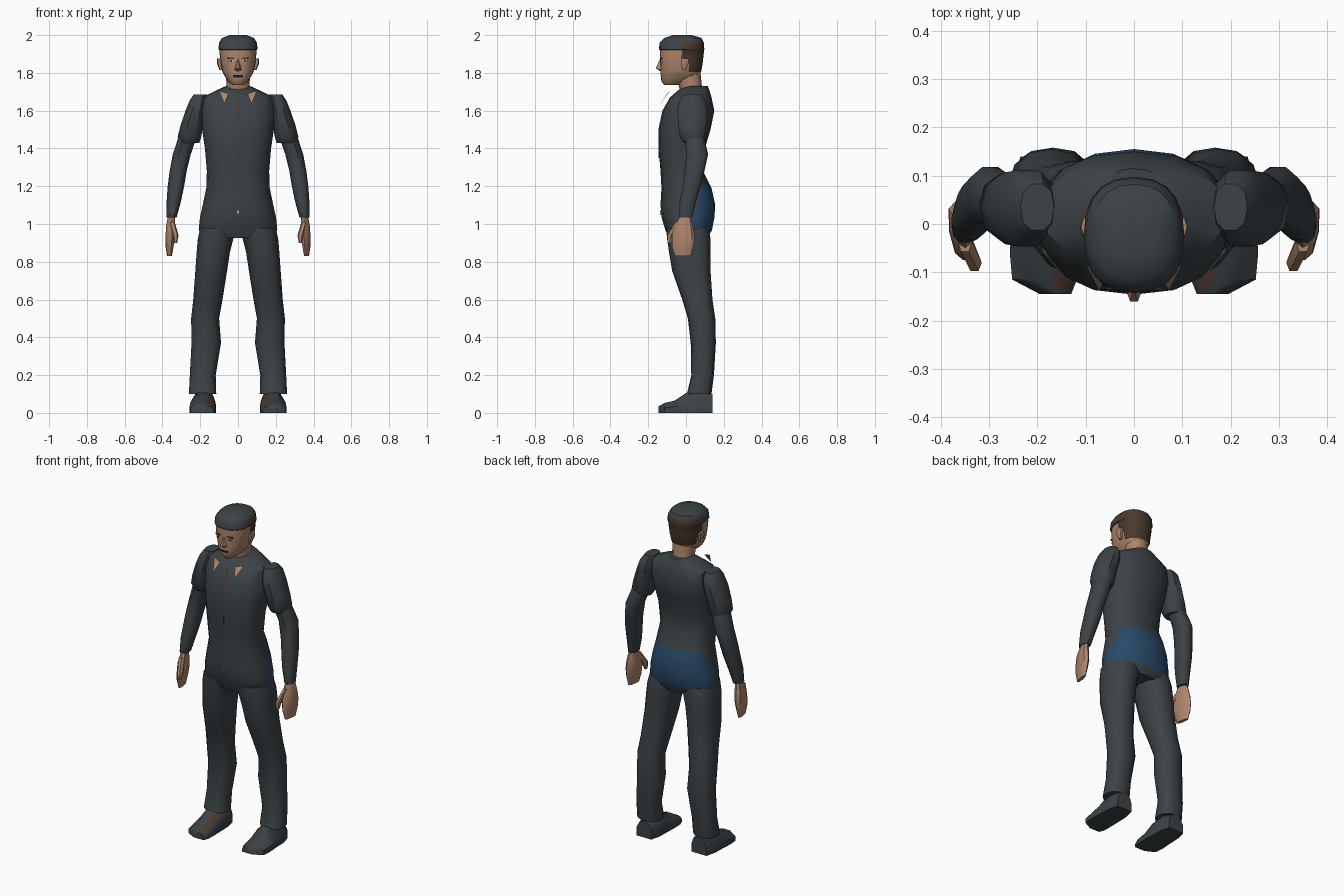
import bpy, bmesh, math


def material(name, rgb):
    m = bpy.data.materials.new(name)
    m.diffuse_color = (*rgb, 1)
    return m


SUIT = material("dark slate cloth", (0.045, 0.055, 0.062))
BLUE = material("blue cloth", (0.022, 0.07, 0.145))
SKIN = material("skin", (0.42, 0.235, 0.15))
BROWN = material("dark brown", (0.07, 0.04, 0.027))
BLACK = material("near black", (0.012, 0.01, 0.01))
PALE = material("pale grey", (0.45, 0.43, 0.4))


def finish(name, bm, mats, rule=None, angle=40):
    bmesh.ops.recalc_face_normals(bm, faces=bm.faces)
    for f in bm.faces:
        f.smooth = True
        if rule:
            f.material_index = rule(f.calc_center_median(), f.normal)
    me = bpy.data.meshes.new(name)
    bm.to_mesh(me)
    bm.free()
    for m in mats:
        me.materials.append(m)
    me.set_sharp_from_angle(angle=math.radians(angle))
    ob = bpy.data.objects.new(name, me)
    bpy.context.collection.objects.link(ob)
    return ob


def loft(name, rings, mats, n=12, power=2.3, side=1, shear=0, rule=None, angle=40):
    """Stack rounded rings, each (z, x0, x1, y0, y1); side=-1 mirrors in x."""
    bm = bmesh.new()
    rows = []
    for z, x0, x1, y0, y1 in rings:
        row = []
        for i in range(n):
            a = 2 * math.pi * i / n
            c, s = math.cos(a), math.sin(a)
            u = math.copysign(abs(c) ** (2 / power), c)
            v = math.copysign(abs(s) ** (2 / power), s)
            y = (y0 + y1) / 2 + v * (y1 - y0) / 2
            x = (x0 + x1) / 2 + u * (x1 - x0) / 2 + shear * (y - (y0 + y1) / 2)
            row.append(bm.verts.new((side * x, y, z)))
        rows.append(row)
    for a, b in zip(rows, rows[1:]):
        for i in range(n):
            j = (i + 1) % n
            bm.faces.new((a[i], a[j], b[j], b[i]))
    bm.faces.new(rows[0])
    bm.faces.new(rows[-1])
    return finish(name, bm, mats, rule, angle)


def sym(rings):
    return [(z, -w, w, y0, y1) for z, w, y0, y1 in rings]


def plate(name, loc, size, mat):
    bm = bmesh.new()
    bmesh.ops.create_cube(bm, size=1)
    for v in bm.verts:
        v.co = [c * s + l for c, s, l in zip(v.co, size, loc)]
    return finish(name, bm, [mat])


def poly(name, points, faces, mat):
    bm = bmesh.new()
    vs = [bm.verts.new(p) for p in points]
    for f in faces:
        bm.faces.new([vs[i] for i in f])
    return finish(name, bm, [mat])


# Torso with a blue patch on the back of the hips
loft("torso", sym([
    (0.925, 0.19, -0.09, 0.115), (0.97, 0.208, -0.11, 0.138), (1.03, 0.202, -0.128, 0.15),
    (1.10, 0.187, -0.135, 0.155), (1.19, 0.168, -0.13, 0.135), (1.28, 0.165, -0.135, 0.09),
    (1.40, 0.175, -0.145, 0.10), (1.50, 0.19, -0.146, 0.13), (1.60, 0.20, -0.125, 0.15),
    (1.67, 0.19, -0.085, 0.135), (1.705, 0.12, -0.045, 0.125), (1.73, 0.065, -0.01, 0.115)]),
    [SUIT, BLUE], n=16,
    rule=lambda c, nrm: int(c.y > 0.04 and 0.96 < c.z < 1.19))

# Neck and head; hair, moustache and beard are coloured by region
loft("neck", sym([(1.68, 0.062, -0.03, 0.09), (1.72, 0.06, -0.035, 0.085),
                  (1.82, 0.066, -0.06, 0.075)]), [SKIN])


def head_rule(c, nrm):
    if c.z > 1.965 or (c.z > 1.92 and c.y < -0.04):
        return 1
    if (c.z > 1.92 or (c.z > 1.84 and c.y > -0.02) or (c.z > 1.80 and c.y > 0.03)):
        return 2
    if 1.775 < c.z < 1.79 and c.y < -0.1 and abs(c.x) < 0.03:
        return 3
    return 0


loft("head", sym([
    (1.735, 0.03, -0.115, -0.03), (1.755, 0.052, -0.13, 0.02), (1.776, 0.066, -0.133, 0.06),
    (1.79, 0.075, -0.134, 0.072), (1.805, 0.082, -0.134, 0.08), (1.85, 0.092, -0.136, 0.088),
    (1.885, 0.096, -0.138, 0.092), (1.92, 0.098, -0.137, 0.096), (1.925, 0.104, -0.143, 0.097),
    (1.96, 0.10, -0.14, 0.095), (1.985, 0.085, -0.115, 0.082), (2.0, 0.045, -0.07, 0.03)]),
    [SKIN, SUIT, BROWN, BLACK], n=20, power=2.4, rule=head_rule)

# Nose
poly("nose", [(0, -0.135, 1.88), (-0.02, -0.128, 1.815), (0.02, -0.128, 1.815),
              (-0.008, -0.16, 1.825), (0.008, -0.16, 1.825), (0, -0.13, 1.805)],
     [(0, 1, 3), (0, 3, 4), (0, 4, 2), (1, 5, 3), (3, 5, 4), (4, 5, 2)], SKIN)

# Zip marks down the chest and the belt buckle
poly("chest_slit", [(-0.005, -0.098, 1.66), (0.005, -0.098, 1.66), (0.008, -0.13, 1.6),
                    (-0.008, -0.13, 1.6), (-0.006, -0.141, 1.55), (0.006, -0.141, 1.55)],
     [(0, 1, 2, 3), (3, 2, 5, 4)], BROWN)
plate("belly_slit", (0, -0.141, 1.37), (0.01, 0.008, 0.04), BROWN)
plate("buckle", (0, -0.134, 1.06), (0.008, 0.008, 0.025), PALE)

for s, tag in ((1, "left"), (-1, "right")):
    # Face details and ears
    plate("eye_" + tag, (s * 0.036, -0.131, 1.862), (0.026, 0.008, 0.01), PALE)
    plate("pupil_" + tag, (s * 0.036, -0.1325, 1.862), (0.009, 0.008, 0.01), BLACK)
    plate("brow_" + tag, (s * 0.038, -0.132, 1.878), (0.036, 0.008, 0.007), BROWN)
    loft("ear_" + tag, [(1.815, 0.08, 0.098, -0.02, 0.0), (1.85, 0.085, 0.112, -0.03, 0.015),
                        (1.875, 0.085, 0.11, -0.025, 0.015)], [SKIN], n=6, side=s)
    # Collar point standing off the chest
    poly("collar_" + tag, [(s * 0.10, -0.085, 1.705), (s * 0.05, -0.10, 1.69),
                           (s * 0.072, -0.138, 1.635)], [(0, 1, 2)], SKIN)
    # Sleeves
    loft("upper_sleeve_" + tag, [
        (1.43, 0.205, 0.305, -0.015, 0.09), (1.46, 0.195, 0.32, -0.035, 0.105),
        (1.52, 0.185, 0.305, -0.045, 0.11), (1.60, 0.165, 0.278, -0.05, 0.115),
        (1.65, 0.16, 0.258, -0.038, 0.11), (1.685, 0.165, 0.235, -0.015, 0.085)],
        [SUIT], n=10, side=s)
    loft("lower_sleeve_" + tag, [
        (1.035, 0.325, 0.378, -0.04, 0.035), (1.12, 0.302, 0.378, -0.035, 0.055),
        (1.20, 0.285, 0.372, -0.02, 0.08), (1.28, 0.272, 0.362, -0.01, 0.10),
        (1.37, 0.25, 0.345, 0.0, 0.12), (1.47, 0.215, 0.312, -0.01, 0.095)],
        [SUIT], n=10, side=s)
    # Hand and thumb
    loft("hand_" + tag, [
        (0.83, 0.352, 0.374, -0.06, 0.025), (0.88, 0.342, 0.382, -0.075, 0.04),
        (0.93, 0.335, 0.383, -0.075, 0.048), (0.98, 0.332, 0.382, -0.065, 0.04),
        (1.045, 0.335, 0.37, -0.03, 0.025)], [SKIN], n=8, side=s, shear=0.15)
    loft("thumb_" + tag, [
        (0.90, 0.322, 0.338, -0.098, -0.075), (0.94, 0.315, 0.345, -0.10, -0.06),
        (1.01, 0.335, 0.365, -0.06, -0.01)], [SKIN], n=6, side=s)
    # Trouser leg
    loft("trouser_leg_" + tag, [
        (0.10, 0.115, 0.26, 0.005, 0.135), (0.20, 0.118, 0.255, 0.028, 0.148),
        (0.37, 0.09, 0.246, 0.025, 0.158), (0.50, 0.10, 0.248, 0.01, 0.155),
        (0.60, 0.082, 0.237, -0.02, 0.14), (0.75, 0.058, 0.226, -0.073, 0.13),
        (0.85, 0.043, 0.219, -0.09, 0.13), (0.92, 0.025, 0.213, -0.10, 0.13),
        (0.98, 0.01, 0.20, -0.105, 0.12)], [SUIT], n=12, power=2.5, side=s)
    # Shoe: sections from heel to toe (y, x0, x1, height), brown band on top
    bm = bmesh.new()
    rows = []
    for y, x0, x1, h in ((0.14, 0.135, 0.235, 0.10), (0.08, 0.12, 0.25, 0.12),
                         (0.0, 0.118, 0.253, 0.105), (-0.06, 0.117, 0.257, 0.065),
                         (-0.115, 0.118, 0.252, 0.052), (-0.145, 0.13, 0.195, 0.035)):
        w = x1 - x0
        pts = ((x0, 0), (x1, 0), (x1, h * 0.5), (x0 + w * 0.72, h),
               (x0 + w * 0.36, h), (x0 + w * 0.1, h * 0.8), (x0, h * 0.5))
        rows.append([bm.verts.new((s * x, y, z)) for x, z in pts])
    for a, b in zip(rows, rows[1:]):
        for i in range(7):
            j = (i + 1) % 7
            bm.faces.new((a[i], a[j], b[j], b[i]))
    bm.faces.new(rows[0])
    bm.faces.new(rows[-1])
    finish("shoe_" + tag, bm, [SUIT, BROWN],
           rule=lambda c, nrm: int(nrm.z > 0.3 and 0.13 < abs(c.x) < 0.163 and c.y < 0.05))
